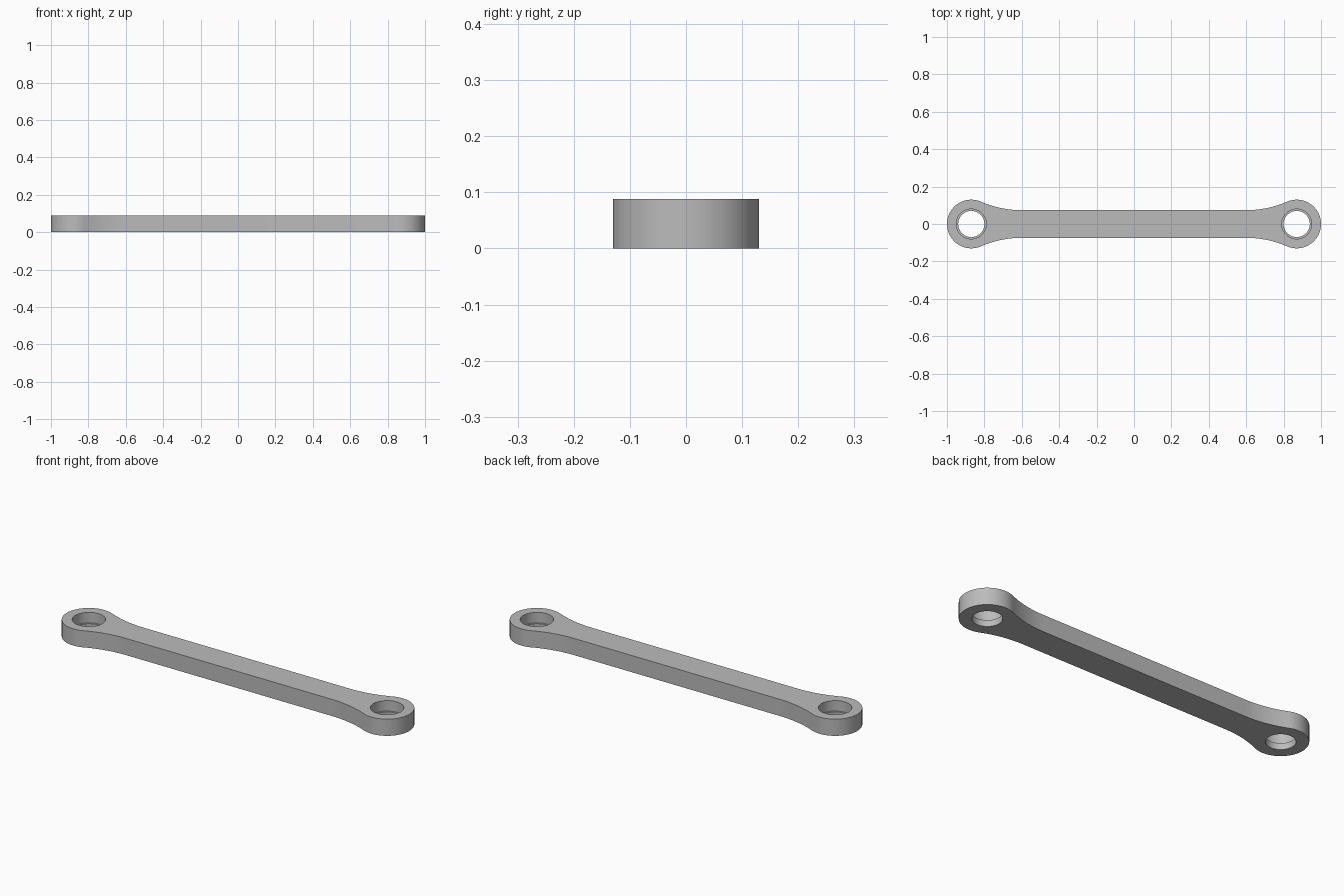
import bpy, bmesh
from math import atan2, cos, sin, pi

cube = bpy.data.objects.get("Cube")
if cube:
    bpy.data.objects.remove(cube, do_unlink=True)

HEIGHT = 0.088
EYE_X, EYE_R = 0.87, 0.13          # rounded ends
HALF_W, FILLET_X = 0.074, 0.6      # straight bar
BORE_R, COUNTERBORE_R, LEDGE_Z = 0.07, 0.08, 0.033

steel = bpy.data.materials.new("steel grey")
steel.use_nodes = True
grey = (0.5, 0.5, 0.5, 1)
steel.diffuse_color = grey
steel.node_tree.nodes["Principled BSDF"].inputs["Base Color"].default_value = grey


def arc(cx, cy, r, a0, a1, n):
    """Points along a circular arc, both ends included."""
    return [(cx + r * cos(a0 + (a1 - a0) * i / n),
             cy + r * sin(a0 + (a1 - a0) * i / n)) for i in range(n + 1)]


def prism(name, outline, z0, z1):
    """Extrude a closed outline between two heights."""
    bm = bmesh.new()
    base = bm.faces.new([bm.verts.new((x, y, z0)) for x, y in outline])
    top = bmesh.ops.extrude_face_region(bm, geom=[base])["geom"]
    verts = [v for v in top if isinstance(v, bmesh.types.BMVert)]
    bmesh.ops.translate(bm, verts=verts, vec=(0, 0, z1 - z0))
    bmesh.ops.recalc_face_normals(bm, faces=bm.faces)
    mesh = bpy.data.meshes.new(name)
    bm.to_mesh(mesh)
    bm.free()
    mesh.materials.append(steel)
    obj = bpy.data.objects.new(name, mesh)
    bpy.context.collection.objects.link(obj)
    return obj


# Fillet radius that is tangent to both the bar side and the round end
dx = EYE_X - FILLET_X
fillet_r = (dx**2 + HALF_W**2 - EYE_R**2) / (2 * (EYE_R - HALF_W))
fillet_y = HALF_W + fillet_r
tangent = atan2(fillet_y, -dx)

# Quarter outline from the tip to the bar, then mirrored to close the loop
quarter = arc(EYE_X, 0, EYE_R, 0, tangent, 28)
quarter += arc(FILLET_X, fillet_y, fillet_r, tangent - pi, -pi / 2, 14)[1:]
half = quarter + [(-x, y) for x, y in reversed(quarter)]
outline = half + [(x, -y) for x, y in reversed(half[1:-1])]
link = prism("link_bar", outline, 0, HEIGHT)

# Stepped holes at both ends
cutters = []
for side, sx in (("left", 1), ("right", -1)):
    for part, r, z0 in (("bore", BORE_R, -0.05), ("counterbore", COUNTERBORE_R, LEDGE_Z)):
        circle = arc(sx * EYE_X, 0, r, 0, 2 * pi, 48)[:-1]
        cutter = prism(f"{side}_{part}_cutter", circle, z0, HEIGHT + 0.05)
        cutter.hide_render = True
        cutters.append(cutter)
        cut = link.modifiers.new(f"{side}_{part}", "BOOLEAN")
        cut.operation = "DIFFERENCE"
        cut.solver = "EXACT"
        cut.object = cutter

bpy.ops.object.select_all(action="DESELECT")
link.select_set(True)
bpy.context.view_layer.objects.active = link
for name in [m.name for m in link.modifiers]:
    bpy.ops.object.modifier_apply(modifier=name)
for cutter in cutters:
    bpy.data.objects.remove(cutter, do_unlink=True)
bpy.ops.object.shade_smooth_by_angle(angle=pi / 6)
